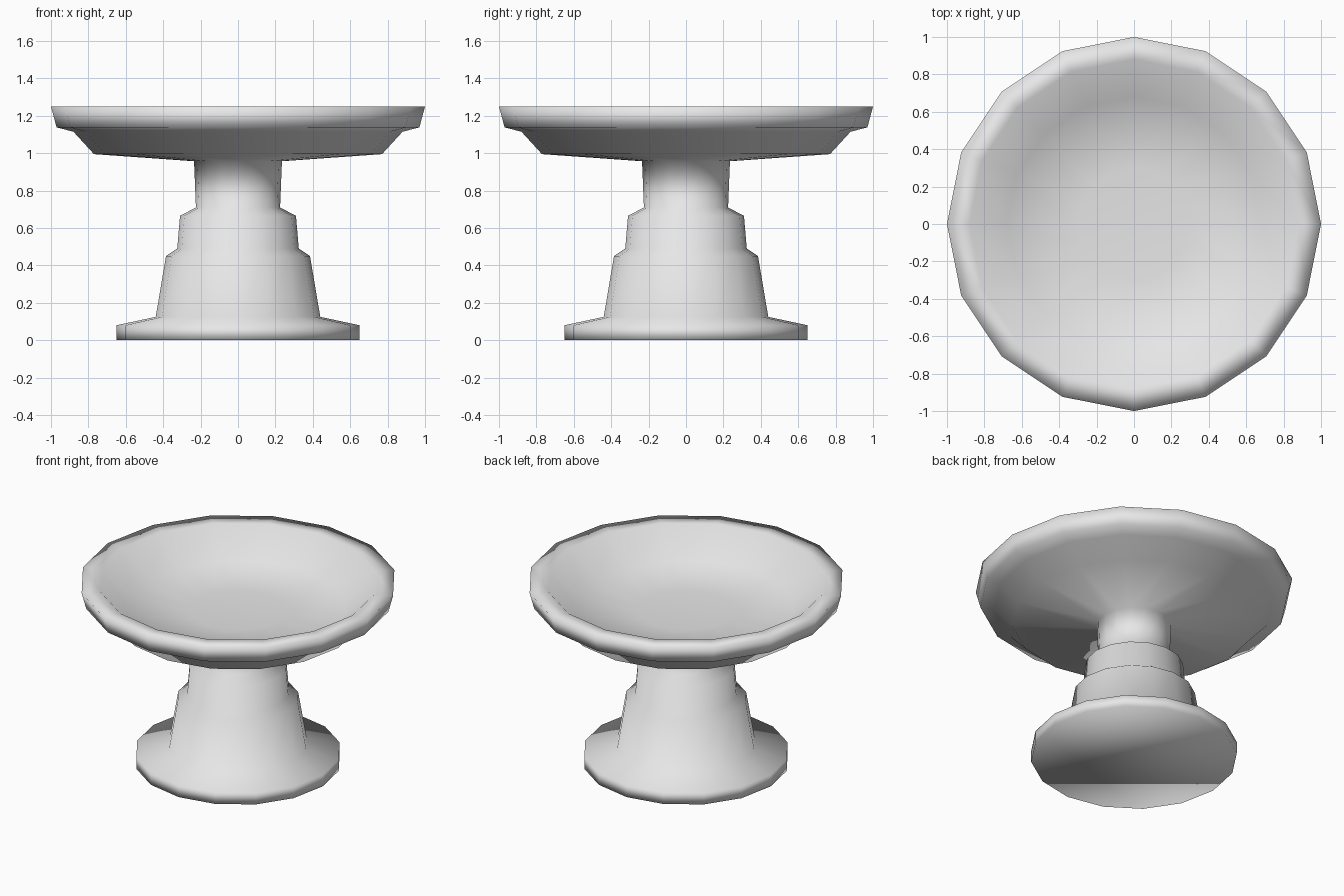
import bpy
import bmesh
import math

SIDES = 16

default = bpy.data.objects.get("Cube")
if default:
    bpy.data.objects.remove(default, do_unlink=True)


def make_material(name, color):
    mat = bpy.data.materials.new(name)
    mat.use_nodes = True
    mat.diffuse_color = color
    mat.node_tree.nodes["Principled BSDF"].inputs["Base Color"].default_value = color
    return mat


def lathe(name, profile, material):
    """Turn a (radius, height) profile, bottom to top, around the z axis."""
    bm = bmesh.new()
    rings = []
    for radius, z in profile:
        ring = []
        for i in range(SIDES):
            a = math.tau * i / SIDES
            ring.append(bm.verts.new((radius * math.cos(a), radius * math.sin(a), z)))
        rings.append(ring)
    for low, high in zip(rings, rings[1:]):
        for i in range(SIDES):
            j = (i + 1) % SIDES
            bm.faces.new((low[i], low[j], high[j], high[i]))
    # close the underside and the bowl floor
    bm.faces.new(rings[0][::-1])
    bm.faces.new(rings[-1])
    for face in bm.faces:
        face.smooth = True
    mesh = bpy.data.meshes.new(name)
    bm.to_mesh(mesh)
    bm.free()
    mesh.materials.append(material)
    obj = bpy.data.objects.new(name, mesh)
    bpy.context.collection.objects.link(obj)
    return obj


stone = make_material("pale grey stone", (0.8, 0.8, 0.8, 1))

# Foot, stepped pedestal and neck
foot = [(0.65, 0.0), (0.65, 0.08), (0.44, 0.125)]
tiers = [(0.385, 0.45), (0.325, 0.49), (0.31, 0.665), (0.225, 0.71)]
neck = [(0.235, 0.957)]

# Dish underside, overhanging rim and hollow inside
underside = [(0.77, 0.995), (0.88, 1.115)]
rim = [(0.97, 1.138), (1.0, 1.25), (0.88, 1.25)]
hollow = [(0.68, 1.08), (0.3, 1.05)]

lathe("pedestal_bowl", foot + tiers + neck + underside + rim + hollow, stone)
